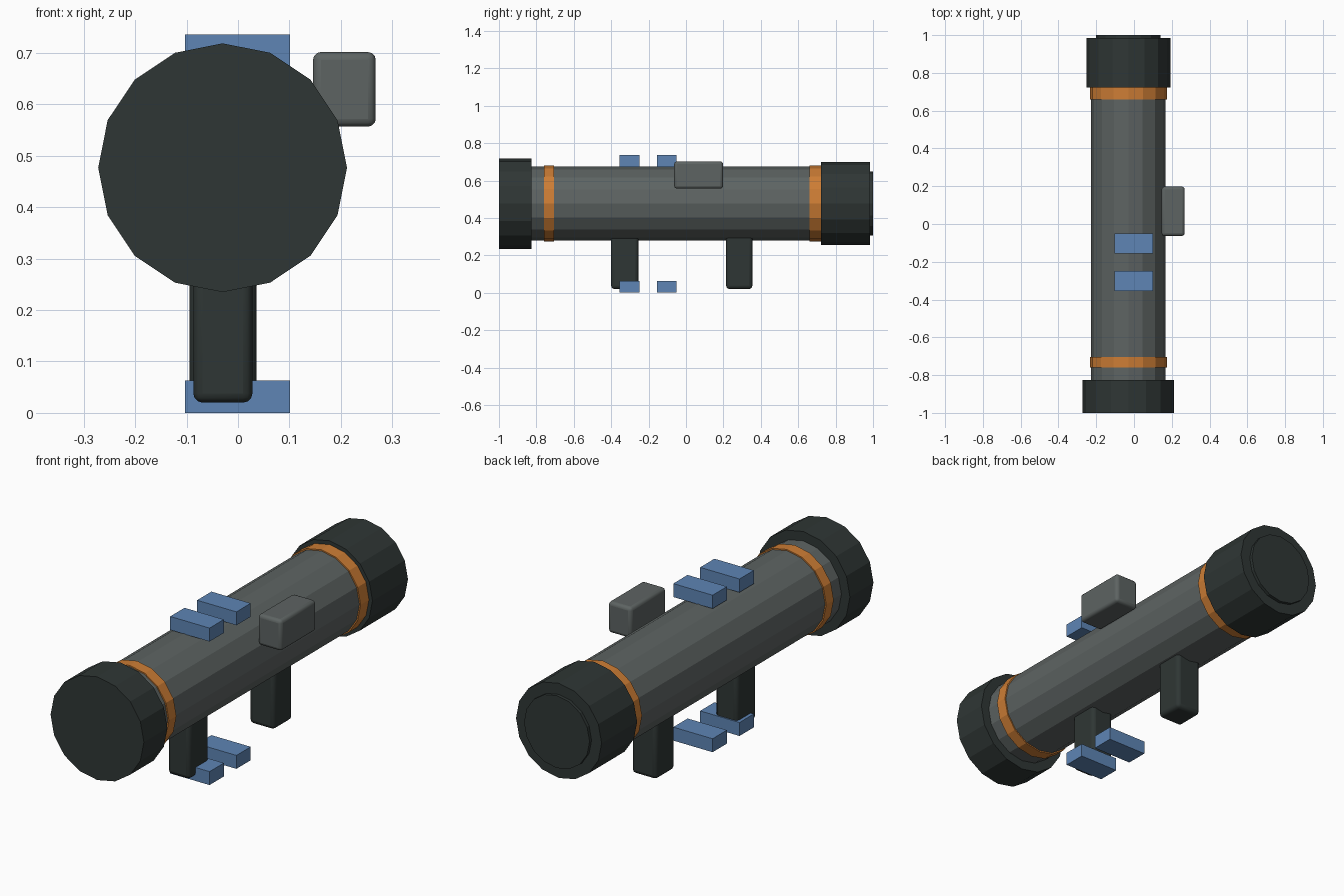
import bpy
import math
from mathutils import Matrix, Vector

default = bpy.data.objects.get("Cube")
if default:
    bpy.data.objects.remove(default, do_unlink=True)

AXIS_X, AXIS_Z = -0.03, 0.477


def material(name, rgb):
    mat = bpy.data.materials.new(name)
    mat.use_nodes = True
    mat.diffuse_color = (*rgb, 1)
    mat.node_tree.nodes["Principled BSDF"].inputs["Base Color"].default_value = (*rgb, 1)
    return mat


dark = material("dark_green_grey", (0.028, 0.037, 0.035))
grey = material("mid_grey", (0.11, 0.126, 0.123))
orange = material("orange", (0.61, 0.205, 0.035))
blue = material("blue", (0.112, 0.235, 0.46))


def drum(name, radius, y0, y1, mat):
    """Flat-sided cylinder along the tube axis, with a corner at the top."""
    bpy.ops.mesh.primitive_cylinder_add(vertices=16, radius=radius, depth=y1 - y0)
    obj = bpy.context.object
    obj.name = name
    obj.data.transform(Matrix.Rotation(math.pi / 2, 4, 'X'))
    obj.location = (AXIS_X, (y0 + y1) / 2, AXIS_Z)
    obj.data.materials.append(mat)
    return obj


def box(name, low, high, mat, bevel=0):
    """Box between two corners, with optional rounded edges."""
    low, high = Vector(low), Vector(high)
    bpy.ops.mesh.primitive_cube_add(size=1)
    obj = bpy.context.object
    obj.name = name
    obj.data.transform(Matrix.Diagonal((*(high - low), 1)))
    obj.location = (low + high) / 2
    obj.data.materials.append(mat)
    if bevel:
        mod = obj.modifiers.new("rounded_edges", 'BEVEL')
        mod.width = bevel
        mod.segments = 3
        bpy.ops.object.shade_smooth_by_angle(angle=math.radians(35))
    return obj


# Tube, end caps and bands
drum("tube", 0.198, -0.9, 0.8, grey)
drum("front_cap", 0.242, -1.0, -0.826, dark)
drum("rear_cap", 0.222, 0.722, 0.985, dark)
drum("rear_disc", 0.17, 0.95, 1.0, dark)
drum("front_band", 0.204, -0.76, -0.705, orange)
drum("rear_band", 0.204, 0.66, 0.722, orange)

# Grips under the tube
box("front_grip", (-0.087, -0.4, 0.02), (0.028, -0.255, 0.36), dark, 0.018)
box("rear_grip", (-0.094, 0.215, 0.02), (0.036, 0.355, 0.36), dark, 0.018)

# Sight on the left side
box("sight", (0.146, -0.063, 0.557), (0.268, 0.198, 0.702), grey, 0.015)

# Blue blocks, two above and two below
for level, z in (("lower", 0), ("upper", 0.673)):
    for place, y in (("front", -0.355), ("rear", -0.156)):
        box(f"{level}_{place}_block", (-0.103, y, z), (0.101, y + 0.106, z + 0.063), blue)
